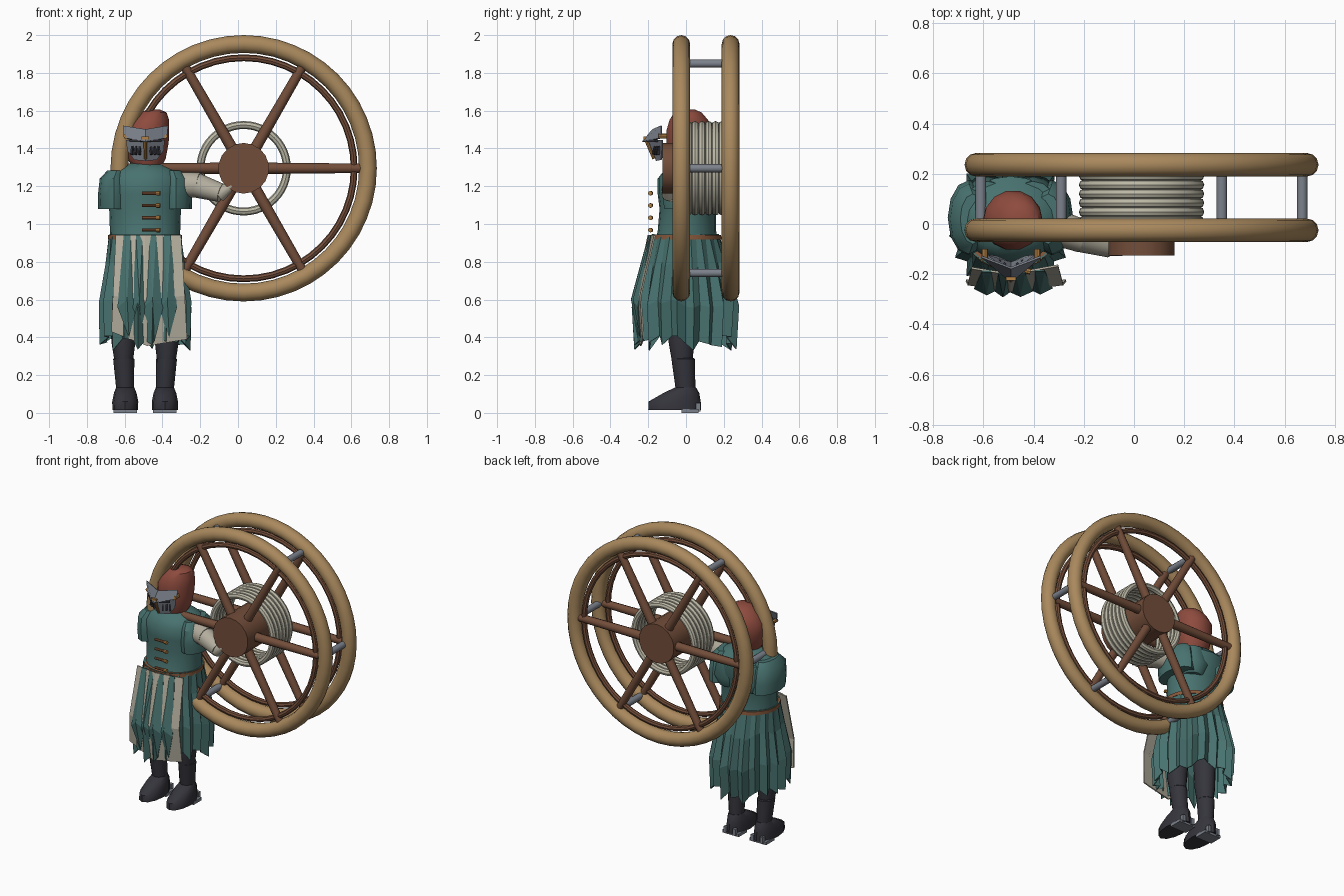
import bpy, random
from math import sin, cos, pi, radians
from mathutils import Vector

random.seed(4)
if "Cube" in bpy.data.objects:
    bpy.data.objects.remove(bpy.data.objects["Cube"])


def material(name, r, g, b):
    m = bpy.data.materials.new(name)
    m.use_nodes = True
    m.diffuse_color = (r, g, b, 1)
    m.node_tree.nodes["Principled BSDF"].inputs["Base Color"].default_value = (r, g, b, 1)
    return m


TAN = material("tan wood", .40, .25, .11)
BROWN = material("brown wood", .17, .075, .042)
ROPE = material("pale rope", .50, .48, .38)
CLOTH = material("cream cloth", .45, .42, .34)
TEAL = material("teal cloth", .065, .17, .16)
RED = material("red hood", .27, .07, .048)
DARK = material("dark leather", .035, .035, .045)
STEEL = material("steel", .20, .22, .26)
GOLD = material("brass", .45, .22, .06)
BELT = material("belt leather", .25, .10, .045)


def finish(ob, name, mat, smooth=True):
    ob.name = ob.data.name = name
    ob.data.materials.append(mat)
    if smooth:
        bpy.ops.object.select_all(action='DESELECT')
        ob.select_set(True)
        bpy.context.view_layer.objects.active = ob
        bpy.ops.object.shade_smooth_by_angle(angle=radians(40))
    return ob


def mesh(name, verts, faces, mat, smooth=False, thick=0):
    me = bpy.data.meshes.new(name)
    me.from_pydata(verts, [], faces)
    me.update()
    ob = bpy.data.objects.new(name, me)
    bpy.context.collection.objects.link(ob)
    if thick:
        mod = ob.modifiers.new("thickness", 'SOLIDIFY')
        mod.thickness, mod.offset = thick, 0
    return finish(ob, name, mat, smooth)


def skin(rows, n):
    return [(j * n + i, j * n + (i + 1) % n, (j + 1) * n + (i + 1) % n, (j + 1) * n + i)
            for j in range(rows - 1) for i in range(n)]


def loft(name, rings, mat, n=14, smooth=True):
    """Stacked ellipses, each (centre x, centre y, z, radius x, radius y)."""
    verts = [(cx + rx * cos(2 * pi * i / n), cy + ry * sin(2 * pi * i / n), z)
             for cx, cy, z, rx, ry in rings for i in range(n)]
    faces = skin(len(rings), n)
    faces += [tuple(reversed(range(n))), tuple(range(len(verts) - n, len(verts)))]
    return mesh(name, verts, faces, mat, smooth)


def rod(name, a, b, r1, r2, mat, n=10):
    a, b = Vector(a), Vector(b)
    d = b - a
    bpy.ops.mesh.primitive_cone_add(vertices=n, radius1=r1, radius2=r2, depth=d.length,
                                    location=(a + b) / 2,
                                    rotation=d.to_track_quat('Z', 'Y').to_euler())
    return finish(bpy.context.object, name, mat)


def ring(name, y, major, minor, mat, n=12):
    bpy.ops.mesh.primitive_torus_add(major_segments=48, minor_segments=n, major_radius=major,
                                     minor_radius=minor, location=(WX, y, WZ),
                                     rotation=(pi / 2, 0, 0))
    return finish(bpy.context.object, name, mat)


def box(name, loc, size, mat, rot=(0, 0, 0)):
    bpy.ops.mesh.primitive_cube_add(size=1, location=loc, rotation=rot)
    bpy.context.object.scale = size
    return finish(bpy.context.object, name, mat, False)


# Double wheel with rope drum
WX, WZ = .03, 1.295
for side, y in (("front", -.025), ("back", .236)):
    ring(side + "_rim", y, .658, .047, TAN)
    ring(side + "_inner_rim", y, .585, .018, BROWN, 8)
    for k in range(6):
        a = k * pi / 3
        rod(side + "_spoke", (WX, y, WZ), (WX + .62 * cos(a), y, WZ + .62 * sin(a)),
            .031, .025, BROWN)
for k in range(6):
    x, z = WX + .64 * cos(k * pi / 3), WZ + .64 * sin(k * pi / 3)
    rod("cross_bar", (x, -.02, z), (x, .23, z), .022, .022, STEEL)
for k in range(6):
    ring("rope_coil", .012 + k * .036, .229, .021, ROPE, 8)
rod("hub", (WX, -.125, WZ), (WX, .28, WZ), .134, .134, BROWN, 18)

# Legs and boots
PX = -.492
for s in (-1, 1):
    x = PX + s * .105
    loft("boot", [(x, -.06, .015, .068, .14), (x, -.06, .06, .069, .138),
                  (x, -.025, .105, .06, .095), (x, -.002, .135, .048, .055)], DARK, 12)
    loft("shin", [(x, -.002, .12, .047, .052), (x + s * .008, -.015, .285, .056, .062),
                  (x + s * .008, -.015, .29, .05, .056)], DARK, 12)
    loft("thigh", [(x + s * .008, -.02, .28, .05, .056), (x + s * .01, -.025, .38, .064, .068),
                   (x, -.02, .72, .075, .085)], DARK, 12)
    box("sole", (x, .02, .01), (.125, .09, .02), STEEL)
    for t in (-1, 1):
        box("heel_clip", (x + t * .035, .066, .03), (.022, .024, .045), STEEL)

# Pleated ragged skirt
N = 40
verts = []
jag = [random.uniform(-.035, .025) for i in range(N)]
for z, rx, ry, fold in ((.945, .188, .175, 0), (.78, .2, .22, .05), (.58, .228, .265, .075),
                        (.39, .222, .25, .085)):
    for i in range(N):
        a = 2 * pi * i / N
        f = 1 + fold * (1 if i % 2 else -1)
        drop = (jag[i] - (.03 if i % 4 == 1 else 0)) if z < .5 else jag[i] * .8 * (z < .9)
        verts.append((PX + rx * f * cos(a), -.003 + ry * f * sin(a), z + drop))
mesh("skirt", verts, skin(4, N), TEAL, thick=.006)

# Front cloth panel, overlaid with pointed folded strips
mesh("front_panel",
     [(PX - .155, -.175, .94), (PX, -.2, .94), (PX + .19, -.165, .94),
      (PX - .17, -.24, .62), (PX, -.268, .6), (PX + .21, -.24, .62),
      (PX - .178, -.225, .43), (PX + .01, -.24, .355), (PX + .222, -.225, .39)],
     [(0, 3, 4, 1), (1, 4, 5, 2), (3, 6, 7, 4), (4, 7, 8, 5)], CLOTH, thick=.008)
for cx, w, low in ((-.095, .05, .40), (-.03, .035, .45), (.04, .055, .38), (.118, .05, .40)):
    x, d = PX + cx, abs(cx) * .12
    mesh("panel_strip",
         [(x - .018, -.2 + d, .942), (x + .018, -.2 + d, .942), (x - w, -.268 + d, .56),
          (x, -.293 + d, .60), (x + w, -.268 + d, .56), (x + .01, -.255 + d, low)],
         [(0, 2, 3), (0, 3, 1), (1, 3, 4), (2, 5, 3), (3, 5, 4)], TEAL, thick=.005)

# Tunic, sleeves and belt
loft("tunic", [(PX, 0, .9, .186, .17), (PX, .005, .96, .186, .155), (PX, .01, 1.08, .19, .15),
               (PX, .02, 1.16, .205, .17), (PX, .02, 1.24, .205, .17),
               (PX, .015, 1.285, .17, .13), (PX, .01, 1.32, .09, .085)], TEAL, 20)
for s in (-1, 1):
    x = PX + s * .165
    loft("short_sleeve", [(x, .03, 1.08, .083, .145), (x, .025, 1.15, .085, .15),
                          (x, .02, 1.24, .075, .14), (x - s * .015, .02, 1.283, .05, .1)],
         TEAL, 12)
    loft("shoulder_blade", [(PX + s * .09, .1, 1.07, .07, .06), (PX + s * .09, .115, 1.14, .1, .08),
                            (PX + s * .09, .1, 1.26, .08, .07)], TEAL, 12)
loft("belt", [(PX, 0, .918, .196, .188), (PX, 0, .942, .196, .186)], BELT, 20)
for k in range(4):
    z = .968 + k * .065
    rod("toggle", (PX - .015, -.185, z), (PX + .06, -.185, z), .009, .009, BELT, 8)
    rod("toggle_end", (PX + .06, -.185, z), (PX + .08, -.19, z), .012, .012, GOLD, 8)

# Arm reaching for the hub
rod("upper_sleeve", (-.40, .015, 1.215), (-.20, -.05, 1.205), .075, .066, CLOTH, 12)
rod("forearm", (-.22, -.045, 1.205), (-.09, -.085, 1.165), .066, .05, CLOTH, 12)
rod("hand", (-.10, -.085, 1.16), (-.03, -.105, 1.205), .045, .022, CLOTH, 10)

# Hooded head leaning to its left
HX = -.49
loft("hood", [(HX + .01, .0, 1.30, .075, .075), (HX + .005, .005, 1.345, .102, .1),
              (HX + .005, .01, 1.43, .118, .115), (HX + .008, .015, 1.50, .118, .12),
              (HX + .025, .015, 1.55, .1, .105), (HX + .04, .01, 1.59, .072, .075),
              (HX + .045, .01, 1.605, .035, .04)], RED, 14)

# Hinged face guard with brow plate, slits and brass fittings
mesh("face_guard",
     [(HX, -.195, 1.44), (HX, -.155, 1.335)] +
     [(HX + s * x, y, z) for s in (-1, 1) for x, y, z in
      ((.1, -.125, 1.445), (.095, -.125, 1.39), (.058, -.13, 1.34))],
     [(0, 2, 3, 4, 1), (0, 1, 7, 6, 5)], STEEL, thick=.008)
mesh("brow_plate",
     [(HX, -.23, 1.435), (HX, -.175, 1.5)] +
     [(HX + s * x, -.13, z) for s in (-1, 1) for x, z in ((.112, 1.455), (.118, 1.52))],
     [(0, 1, 3, 2), (0, 4, 5, 1)], STEEL, thick=.008)
for s in (-1, 1):
    for x in (.03, .05, .07):
        box("breath_slit", (HX + s * x, -.183 + x * .55, 1.39), (.01, .016, .045), DARK,
            (-.25, 0, s * .55))
    box("eye_slit", (HX + s * .05, -.178, 1.441), (.07, .02, .014), DARK, (0, 0, s * .65))
    rod("hinge", (HX + s * .104, -.145, 1.465), (HX + s * .104, -.1, 1.465), .013, .013, GOLD, 8)
rod("nose_bar", (HX, -.17, 1.345), (HX, -.215, 1.455), .008, .01, GOLD, 8)
box("nose_cross", (HX, -.218, 1.455), (.04, .014, .014), GOLD)
